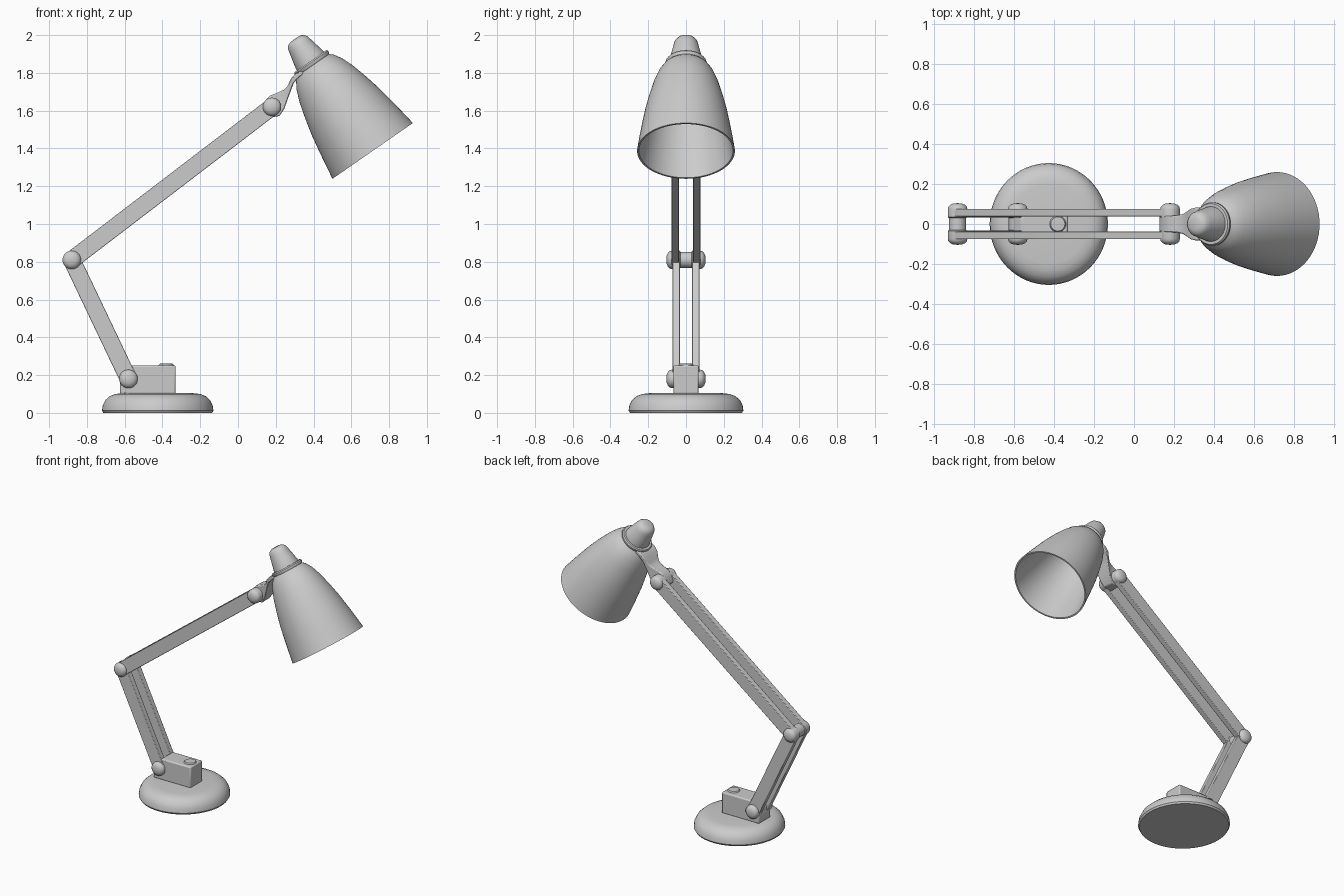
import bpy, bmesh, math
from mathutils import Matrix, Vector

if "Cube" in bpy.data.objects:
    bpy.data.objects.remove(bpy.data.objects["Cube"])


def finish(name, bm, matrix=None, bevel=0.0, angle=35):
    if matrix:
        bm.transform(matrix)
    bmesh.ops.remove_doubles(bm, verts=bm.verts, dist=1e-5)
    bmesh.ops.recalc_face_normals(bm, faces=bm.faces)
    mesh = bpy.data.meshes.new(name)
    bm.to_mesh(mesh)
    bm.free()
    ob = bpy.data.objects.new(name, mesh)
    bpy.context.collection.objects.link(ob)
    bpy.ops.object.select_all(action='DESELECT')
    ob.select_set(True)
    bpy.context.view_layer.objects.active = ob
    bpy.ops.object.shade_smooth_by_angle(angle=math.radians(angle))
    if bevel:
        mod = ob.modifiers.new("bevel", 'BEVEL')
        mod.width, mod.segments = bevel, 2
    return ob


def lathe(name, profile, matrix, closed=False, steps=64):
    """Revolve (radius, height) points about local z."""
    bm = bmesh.new()
    vs = [bm.verts.new((r, 0, z)) for r, z in profile]
    es = [bm.edges.new(p) for p in zip(vs, vs[1:])]
    if closed:
        es.append(bm.edges.new((vs[-1], vs[0])))
    bmesh.ops.spin(bm, geom=vs + es, cent=(0, 0, 0), axis=(0, 0, 1),
                   angle=math.tau, steps=steps, use_duplicate=False)
    return finish(name, bm, matrix)


def prism(name, outline, y0, y1, bevel=0.0):
    """Extrude an (x, z) outline from y0 to y1."""
    bm = bmesh.new()
    f = bm.faces.new([bm.verts.new((x, y0, z)) for x, z in outline])
    ext = bmesh.ops.extrude_face_region(bm, geom=[f])
    bmesh.ops.translate(bm, vec=(0, y1 - y0, 0),
                        verts=[v for v in ext['geom'] if isinstance(v, bmesh.types.BMVert)])
    return finish(name, bm, bevel=bevel)


def stadium(a, b, r, n=12):
    """Round-ended bar outline between two (x, z) points."""
    ang = math.atan2(b[1] - a[1], b[0] - a[0])
    pts = []
    for c, start in ((b, ang - math.pi / 2), (a, ang + math.pi / 2)):
        for i in range(n + 1):
            t = start + math.pi * i / n
            pts.append((c[0] + r * math.cos(t), c[1] + r * math.sin(t)))
    return pts


FOOT, ELBOW, WRIST = (-0.58, 0.18), (-0.88, 0.81), (0.18, 1.62)

# Round weighted base
lathe("base", [(0, 0), (0.288, 0), (0.295, 0.012), (0.291, 0.04), (0.277, 0.068),
               (0.255, 0.088), (0.225, 0.1), (0.19, 0.104), (0, 0.105)],
      Matrix.Translation((-0.425, 0, 0)) @ Matrix.Diagonal((1, 1.03, 1, 1)))

# Mounting block and its button
prism("mount_block", [(-0.625, 0.1), (-0.33, 0.1), (-0.33, 0.252), (-0.56, 0.252),
                      (-0.6, 0.22), (-0.625, 0.16)], -0.067, 0.067, bevel=0.008)
lathe("button", [(0, 0.262), (0.035, 0.26), (0.042, 0.25), (0.042, 0.24), (0, 0.24)],
      Matrix.Translation((-0.38, 0, 0)), steps=32)

# Paired arm bars
for side, s in (("front", -1), ("back", 1)):
    prism("lower_arm_" + side, stadium(FOOT, ELBOW, 0.046), s * 0.033, s * 0.071, 0.003)
    prism("upper_arm_" + side, stadium(ELBOW, WRIST, 0.046), s * 0.037, s * 0.076, 0.003)

# Hinges: domed caps on both sides with a spacer between the bars
half = [(0, 0.104), (0.022, 0.102), (0.036, 0.096), (0.046, 0.086), (0.049, 0.074),
        (0.049, 0.034), (0.043, 0.03)]
hinge = half + [(r, -z) for r, z in reversed(half)]
for label, (x, z) in (("foot", FOOT), ("elbow", ELBOW), ("wrist", WRIST)):
    lathe(label + "_hinge", hinge,
          Matrix.Translation((x, 0, z)) @ Matrix.Rotation(math.pi / 2, 4, 'X'), steps=32)

# Bracket from the wrist to the neck: lower point, upper point, half width
sections = [((0.125, 1.60), (0.14, 1.65), 0.04), ((0.165, 1.562), (0.17, 1.68), 0.04),
            ((0.22, 1.572), (0.21, 1.695), 0.042), ((0.245, 1.61), (0.245, 1.712), 0.05),
            ((0.272, 1.685), (0.262, 1.73), 0.062), ((0.295, 1.745), (0.28, 1.77), 0.076),
            ((0.325, 1.78), (0.305, 1.795), 0.082), ((0.37, 1.805), (0.355, 1.825), 0.08)]
bm = bmesh.new()
rings = [[bm.verts.new((p[0], y, p[1])) for p, y in ((lo, -w), (lo, w), (up, w), (up, -w))]
         for lo, up, w in sections]
for a, b in zip(rings, rings[1:]):
    for i in range(4):
        j = (i + 1) % 4
        bm.faces.new((a[i], a[j], b[j], b[i]))
bm.faces.new(rings[0])
bm.faces.new(rings[-1])
finish("head_bracket", bm, bevel=0.006)

# Tilted lamp head, local z runs from the rim centre up through the neck
head = Matrix.Translation((0.713, 0, 1.387)) @ Matrix.Rotation(-0.6065, 4, 'Y')
outer = [(0.259, 0), (0.247, 0.08), (0.234, 0.16), (0.218, 0.25), (0.197, 0.34),
         (0.172, 0.43), (0.147, 0.495), (0.122, 0.535), (0.095, 0.56)]
inner = [(r - 0.01, max(z - 0.006, 0)) for r, z in outer]
lathe("shade", [(0, 0.56)] + outer[::-1] + inner + [(0, 0.55)], head)

# Neck collar and socket cap
lathe("neck_collar", [(0.08, 0.553), (0.103, 0.553), (0.108, 0.561), (0.108, 0.57),
                      (0.102, 0.578), (0.08, 0.578)], head, closed=True)
lathe("socket_cap", [(0, 0.722), (0.03, 0.721), (0.049, 0.714), (0.061, 0.698), (0.067, 0.675),
                     (0.076, 0.635), (0.086, 0.59), (0.089, 0.555), (0, 0.555)], head)
